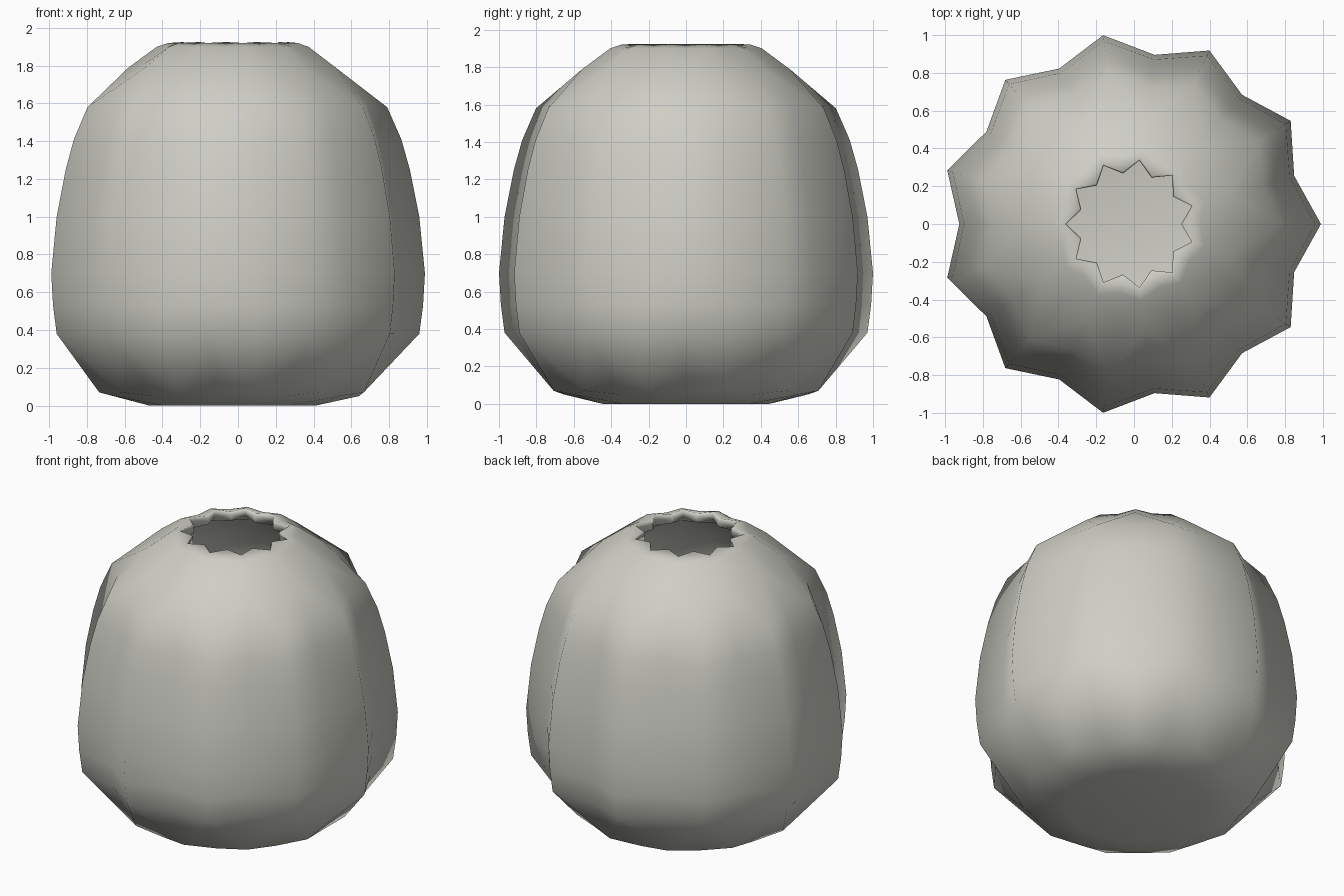
import bpy
import bmesh
from math import cos, sin, pi

cube = bpy.data.objects.get("Cube")
if cube:
    bpy.data.objects.remove(cube, do_unlink=True)

POINTS = 11        # ridges around the vase
SHIFT = -0.02      # centres the odd-pointed star on x = 0

# Each ring: (ridge radius, ridge height, groove radius, groove height)
OUTER = [
    (0.42, 0.0, 0.45, 0.0),
    (0.66, 0.05, 0.715, 0.07),
    (0.98, 0.38, 0.885, 0.38),
    (1.00, 0.53, 0.90, 0.53),
    (1.01, 0.70, 0.905, 0.70),
    (0.98, 1.00, 0.88, 1.00),
    (0.93, 1.25, 0.835, 1.25),
    (0.885, 1.41, 0.80, 1.41),
    (0.81, 1.58, 0.735, 1.60),
    (0.51, 1.80, 0.56, 1.79),
    (0.37, 1.90, 0.41, 1.90),
    (0.28, 1.925, 0.35, 1.92),
]
WALL = 0.045
# Inner wall follows the outer one from the lip down to the floor
INNER = [(0.27, 1.915, 0.34, 1.91), (0.27, 1.87, 0.34, 1.87)]
INNER += [(a - WALL, b - WALL / 2, c - WALL, d - WALL / 2)
          for a, b, c, d in reversed(OUTER[2:10])]
INNER += [(0.62, 0.09, 0.67, 0.10), (0.42, 0.04, 0.45, 0.04)]


def star_ring(bm, ring):
    """Ring of vertices alternating between ridge and groove."""
    ridge_r, ridge_z, groove_r, groove_z = ring
    verts = []
    for i in range(2 * POINTS):
        a = pi * i / POINTS
        r, z = (groove_r, groove_z) if i % 2 else (ridge_r, ridge_z)
        verts.append(bm.verts.new((r * cos(a) + SHIFT, r * sin(a), z)))
    return verts


def bridge(bm, low, high, wedge_up):
    """Join two rings with triangles folded along ridge-to-groove diagonals."""
    n = len(low)
    for i in range(n):
        j = (i + 1) % n
        ridge_first = i % 2 == 0
        if ridge_first == wedge_up:
            bm.faces.new((low[i], low[j], high[j]))
            bm.faces.new((low[i], high[j], high[i]))
        else:
            bm.faces.new((low[i], low[j], high[i]))
            bm.faces.new((low[j], high[j], high[i]))


# Vase shell
bm = bmesh.new()
rings = [star_ring(bm, ring) for ring in OUTER + INNER]
for k in range(len(rings) - 1):
    # Near the foot the facets narrow upward to the ridges
    foot = k < 2 or k > len(rings) - 4
    bridge(bm, rings[k], rings[k + 1], not foot)

# Underside and inner floor
for ring, z in ((rings[0], 0.0), (rings[-1], 0.04)):
    centre = bm.verts.new((SHIFT, 0, z))
    for i, v in enumerate(ring):
        bm.faces.new((centre, v, ring[(i + 1) % len(ring)]))

bmesh.ops.recalc_face_normals(bm, faces=bm.faces)
for face in bm.faces:
    face.smooth = True

mesh = bpy.data.meshes.new("fluted_vase")
bm.to_mesh(mesh)
bm.free()
vase = bpy.data.objects.new("fluted_vase", mesh)
bpy.context.collection.objects.link(vase)

# Pale stone grey glaze
colour = (0.62, 0.62, 0.56, 1.0)
glaze = bpy.data.materials.new("pale_grey_glaze")
glaze.use_nodes = True
glaze.diffuse_color = colour
glaze.node_tree.nodes["Principled BSDF"].inputs["Base Color"].default_value = colour
mesh.materials.append(glaze)
